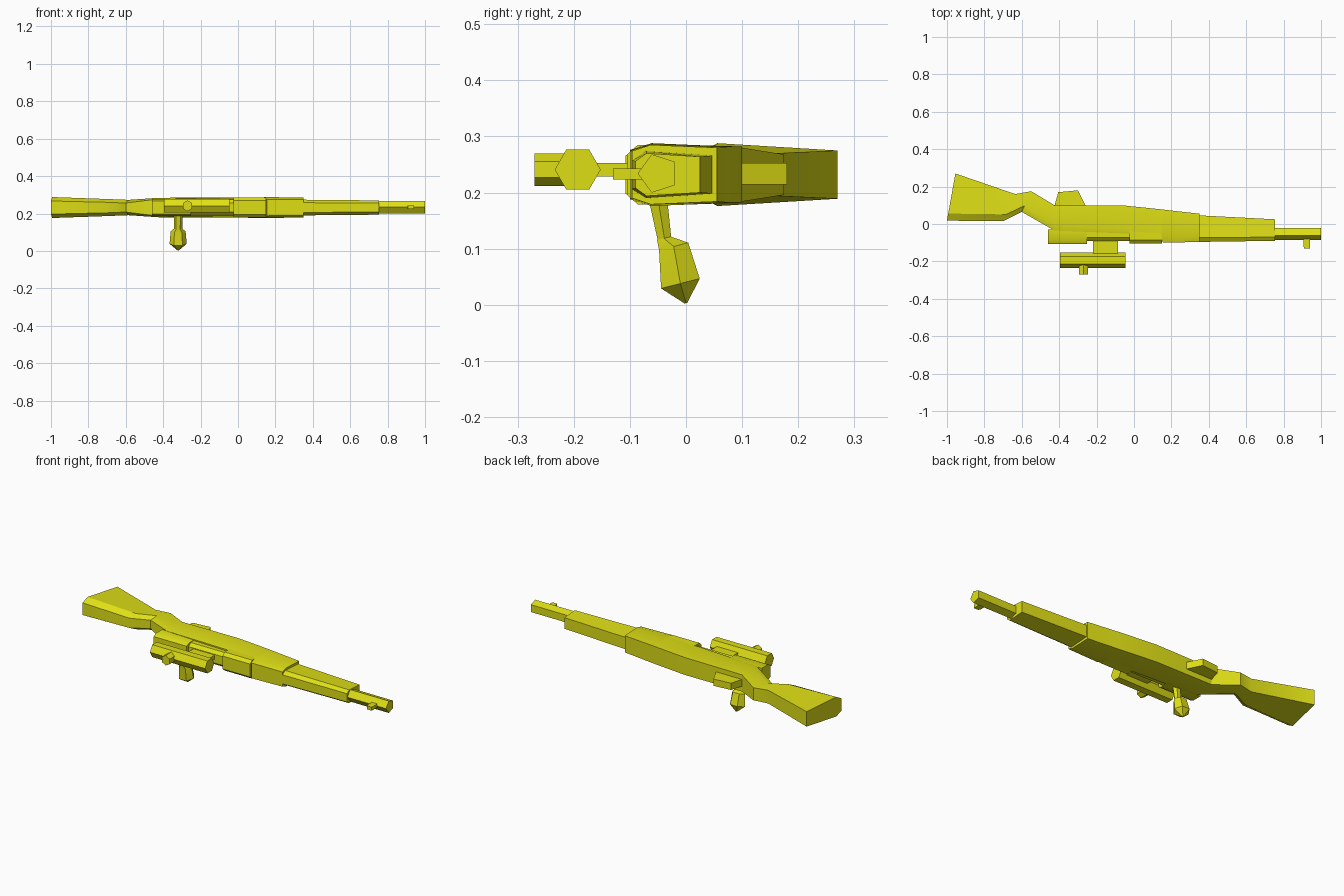
import bpy, bmesh, math
from mathutils import Vector

if "Cube" in bpy.data.objects:
    bpy.data.objects.remove(bpy.data.objects["Cube"])

mat = bpy.data.materials.new("olive_yellow")
mat.diffuse_color = (0.74, 0.74, 0.008, 1)
mat.use_nodes = True
mat.node_tree.nodes["Principled BSDF"].inputs["Base Color"].default_value = mat.diffuse_color
ZC = 0.232  # centre plane of the rifle, which lies on its side


def loft(name, rings):
    """Skin a list of equal-length point rings and cap both ends."""
    bm = bmesh.new()
    vs = [[bm.verts.new(p) for p in r] for r in rings]
    n = len(rings[0])
    for a, b in zip(vs, vs[1:]):
        for i in range(n):
            j = (i + 1) % n
            bm.faces.new((a[i], a[j], b[j], b[i]))
    bm.faces.new(vs[0])
    bm.faces.new(vs[-1])
    bmesh.ops.recalc_face_normals(bm, faces=bm.faces)
    me = bpy.data.meshes.new(name)
    bm.to_mesh(me)
    bm.free()
    me.materials.append(mat)
    ob = bpy.data.objects.new(name, me)
    bpy.context.collection.objects.link(ob)
    bpy.ops.object.select_all(action='DESELECT')
    ob.select_set(True)
    bpy.context.view_layer.objects.active = ob
    bpy.ops.object.shade_smooth_by_angle(angle=math.radians(30))
    return ob


def section(top, bot, mid, wt, wm, wb):
    """Six-sided stock section; top/bot are (x, y), mid is the fraction from top."""
    t, b = Vector(top), Vector(bot)
    m = t.lerp(b, mid)
    half = [(t, wt), (m, wm), (b, wb)]
    return ([(p.x, p.y, ZC + w) for p, w in half]
            + [(p.x, p.y, ZC - w) for p, w in reversed(half)])


def ring(c, axis, u, r, n, start=0.0, r2=None):
    c, u = Vector(c), Vector(u).normalized()
    v = Vector(axis).normalized().cross(u)
    r2 = r2 or r
    return [c + u * r * math.cos(start + i * math.tau / n)
            + v * r2 * math.sin(start + i * math.tau / n) for i in range(n)]


def rod(name, a, b, u, r, n, start=0.0):
    axis = Vector(b) - Vector(a)
    return loft(name, [ring(a, axis, u, r, n, start), ring(b, axis, u, r, n, start)])


def chamfer_bar(name, x0, x1, y0, y1, hw, flat, cut):
    """Bar along x with its outer (-y) corners chamfered."""
    prof = [(y1, hw), (y0 + cut, hw), (y0, flat), (y0, -flat), (y0 + cut, -hw), (y1, -hw)]
    return loft(name, [[(x, y, ZC + z) for y, z in prof] for x in (x0, x1)])


def plate(name, outline, z0, z1):
    return loft(name, [[(x, y, z) for x, y in outline] for z in (z0, z1)])


# Stock from butt to fore-end
loft("stock", [
    section((-1, .018), (-.955, .27), .15, .035, .056, .043),
    section((-.70, .015), (-.635, .16), .25, .028, .045, .038),
    section((-.60, .065), (-.55, .175), .3, .024, .041, .036),
    section((-.425, -.035), (-.425, .10), .2, .046, .052, .048),
    section((-.065, -.05), (-.065, .10), .15, .05, .054, .05),
    section((.14, -.055), (.14, .079), .1, .05, .055, .05),
    section((.155, -.10), (.155, .077), .22, .044, .056, .05),
    section((.35, -.096), (.35, .055), .22, .042, .053, .048)])

# Front hand guard and muzzle
loft("front_guard", [
    section((.33, -.096), (.33, .047), .17, .026, .042, .034),
    section((.755, -.09), (.755, .025), .17, .024, .038, .032)])
rod("barrel", (.7, -.05, ZC + .002), (1, -.05, ZC + .002), (0, -1, 0), .036, 5)
plate("front_sight", [(.905, -.07), (.905, -.115), (.91, -.13), (.94, -.13), (.94, -.07)],
      ZC - .009, ZC + .011)

# Receiver, breech and rear sight block
chamfer_bar("receiver", -.46, -.25, -.108, -.03, .045, .034, .02)
chamfer_bar("breech", -.26, -.02, -.09, -.03, .042, .025, .018)
chamfer_bar("rear_sight_block", -.025, .15, -.104, -.03, .053, .037, .018)

# Scope with mount and adjusting knob
rod("scope", (-.395, -.193, .241), (-.045, -.193, .241), (0, 1, 0), .041, 6)
rod("scope_knob", (-.27, -.20, .241), (-.27, -.27, .241), (0, 0, 1), .029, 6)
plate("scope_mount", [(-.22, -.165), (-.085, -.165), (-.085, -.075), (-.22, -.075)], .229, .253)

# Trigger guard
plate("trigger_guard", [(-.43, .08), (-.405, .17), (-.30, .18), (-.25, .08)], .214, .253)

# Bolt handle and its faceted knob
X = -.32
rod_axis = (0, .01, -.07)
loft("bolt_arm", [
    ring((X, -.055, .22), rod_axis, (1, 0, 0), .024, 6, 0, .021),
    ring((X, -.038, .115), rod_axis, (1, 0, 0), .022, 6, 0, .014)])
knob_axis = (0, .03, -.117)
loft("bolt_knob", [ring((X, y, z), knob_axis, (1, 0, 0), r, 6, 0, r2) for y, z, r, r2 in (
    (-.04, .119, .022, .014), (-.022, .104, .04, .031),
    (-.01, .038, .046, .041), (0, .003, .004, .003))])
